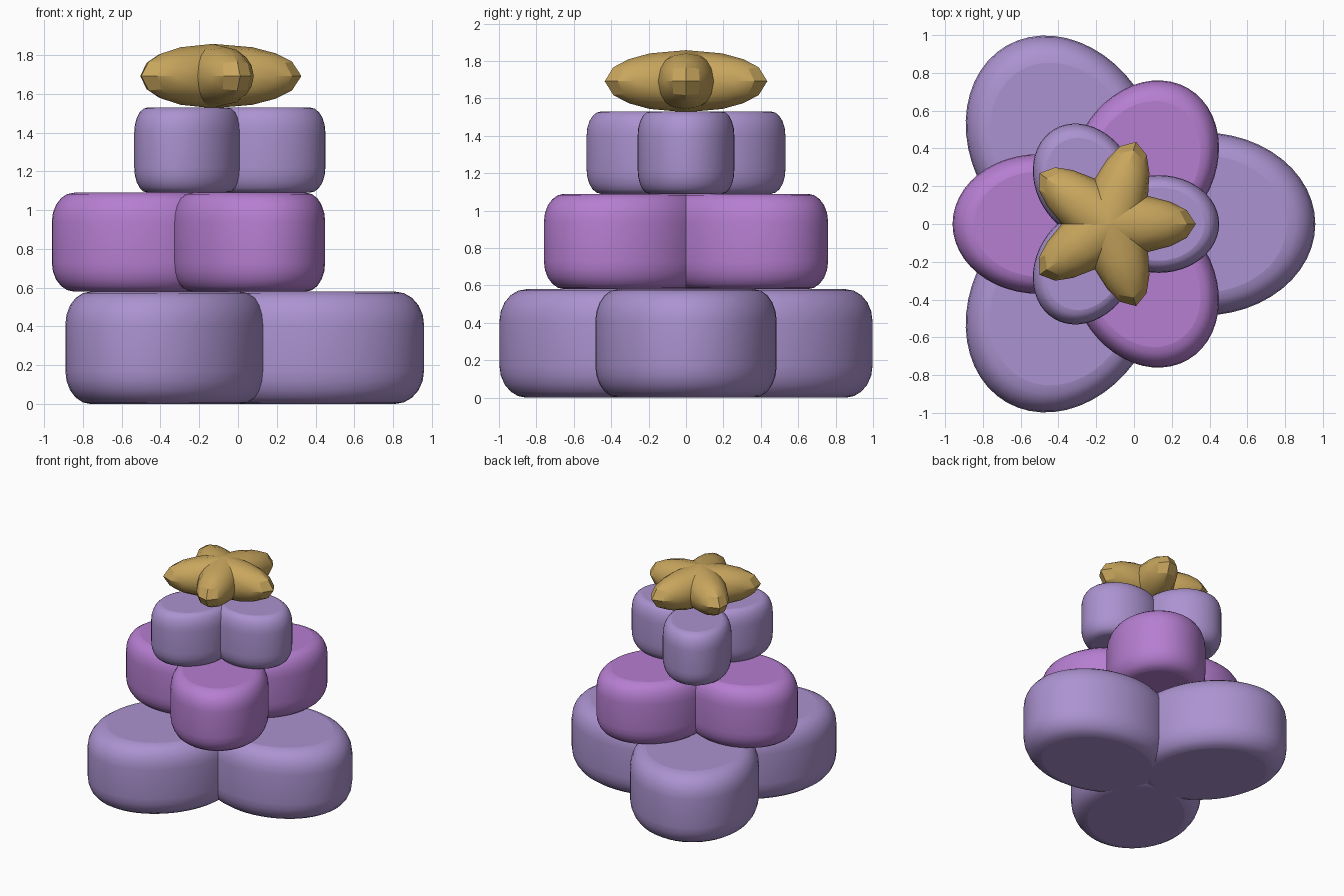
import bpy
import bmesh
from math import radians, pi
from mathutils import Matrix

cube = bpy.data.objects.get("Cube")
if cube:
    bpy.data.objects.remove(cube, do_unlink=True)

CENTRE_X = -0.13


def material(name, rgb):
    mat = bpy.data.materials.new(name)
    mat.use_nodes = True
    mat.diffuse_color = (*rgb, 1)
    mat.node_tree.nodes["Principled BSDF"].inputs["Base Color"].default_value = (*rgb, 1)
    return mat


lavender = material("lavender", (0.41, 0.29, 0.63))
orchid = material("orchid", (0.47, 0.21, 0.64))
gold = material("gold", (0.58, 0.38, 0.11))


def finish(bm, name, mat, angle):
    """Turn the mesh into an object, spun about the shared vertical axis."""
    bm.transform(Matrix.Translation((CENTRE_X, 0, 0)) @ Matrix.Rotation(radians(angle), 4, 'Z'))
    mesh = bpy.data.meshes.new(name)
    bm.to_mesh(mesh)
    bm.free()
    mesh.materials.append(mat)
    obj = bpy.data.objects.new(name, mesh)
    bpy.context.collection.objects.link(obj)
    return obj


def petal(name, mat, size, z0, z1, angle):
    """Oval cushion: a disc with rounded rims, stretched outwards."""
    depth = 0.85
    bm = bmesh.new()
    bmesh.ops.create_cone(bm, cap_ends=True, segments=48, radius1=1, radius2=1, depth=depth)
    rims = [e for e in bm.edges if abs(e.verts[0].co.z - e.verts[1].co.z) < 0.01]
    bmesh.ops.bevel(bm, geom=rims, offset=0.25, segments=5, profile=0.5, affect='EDGES')
    for f in bm.faces:
        f.smooth = len(f.verts) < 5
    bm.transform(Matrix.Translation((0.49 * size, 0, (z0 + z1) / 2))
                 @ Matrix.Diagonal((0.6 * size, 0.485 * size, (z1 - z0) / depth, 1)))
    finish(bm, name, mat, angle)


def star_arm(name, angle):
    """Half of a stretched sphere made from a subdivided cube."""
    bm = bmesh.new()
    bmesh.ops.create_cube(bm, size=2)
    bmesh.ops.subdivide_edges(bm, edges=bm.edges[:], cuts=3, use_grid_fill=True)
    inner = [v for v in bm.verts if v.co.x < -0.01]
    bmesh.ops.delete(bm, geom=inner, context='VERTS')
    for v in bm.verts:
        v.co.normalize()
    bm.transform(Matrix.Translation((0, 0, 1.692)) @ Matrix.Diagonal((0.457, 0.166, 0.166, 1)))
    obj = finish(bm, name, gold, angle)
    bpy.ops.object.select_all(action='DESELECT')
    obj.select_set(True)
    bpy.context.view_layer.objects.active = obj
    bpy.ops.object.shade_smooth_by_angle(angle=pi / 6)


# Three stacked tiers of three petals, the middle one turned half round
tiers = [("bottom", lavender, 1.0, 0.0, 0.58, 0),
         ("middle", orchid, 0.762, 0.58, 1.09, 180),
         ("top", lavender, 0.533, 1.09, 1.53, 0)]
for tier, mat, size, z0, z1, turn in tiers:
    for i in range(3):
        petal(f"{tier}_petal_{i + 1}", mat, size, z0, z1, turn + 120 * i)

# Five-armed star on top
for i in range(5):
    star_arm(f"star_arm_{i + 1}", 72 * i)
